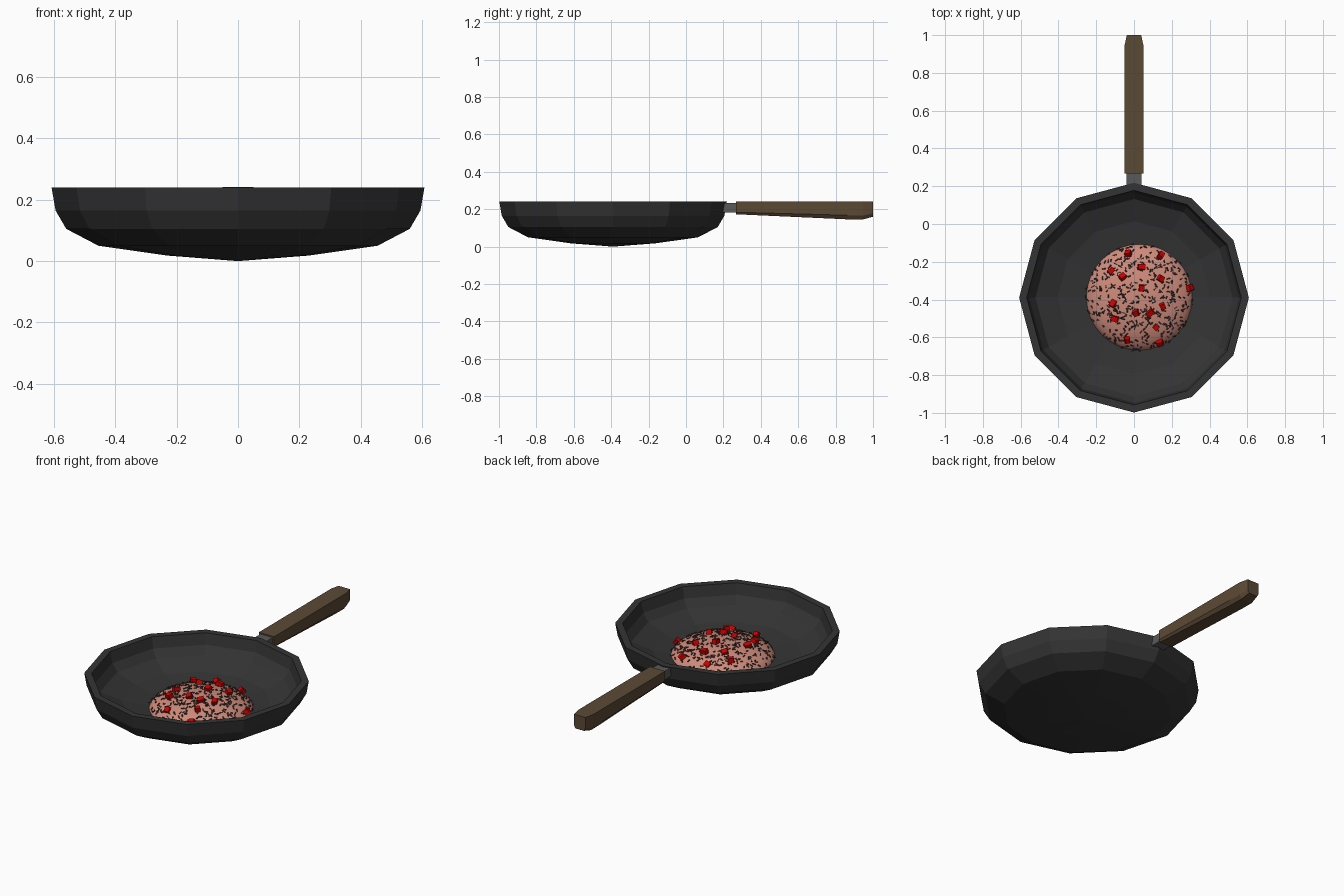
import bpy, bmesh, math, random
from mathutils import Matrix, Vector, Euler

if "Cube" in bpy.data.objects:
    bpy.data.objects.remove(bpy.data.objects["Cube"])

random.seed(4)
CY = -0.39                       # pan centre in y
FOOD = Vector((0.03, -0.388, 0.05))
FR, FH = 0.285, 0.105            # food radius and height


def material(name, rgb):
    m = bpy.data.materials.new(name)
    m.diffuse_color = (*rgb, 1)
    m.use_nodes = True
    m.node_tree.nodes["Principled BSDF"].inputs["Base Color"].default_value = m.diffuse_color
    return m


def finish(bm, name, mat, smooth=False):
    bmesh.ops.recalc_face_normals(bm, faces=bm.faces)
    for f in bm.faces:
        f.smooth = smooth
    me = bpy.data.meshes.new(name)
    bm.to_mesh(me)
    bm.free()
    me.materials.append(mat)
    ob = bpy.data.objects.new(name, me)
    bpy.context.collection.objects.link(ob)
    return ob


def loft(bm, rings):
    """Skin a list of equal-length closed rings and cap both ends."""
    vs = [[bm.verts.new(p) for p in r] for r in rings]
    n = len(vs[0])
    for a, b in zip(vs, vs[1:]):
        for i in range(n):
            j = (i + 1) % n
            bm.faces.new((a[i], a[j], b[j], b[i]))
    bm.faces.new(vs[0])
    bm.faces.new(vs[-1])


black = material("cast_iron", (0.034, 0.034, 0.034))
steel = material("steel", (0.10, 0.10, 0.105))
wood = material("wood", (0.105, 0.068, 0.036))
pink = material("cooked_mince", (0.62, 0.26, 0.20))
herb = material("herb", (0.06, 0.04, 0.035))
red = material("pepper", (0.60, 0.0, 0.0))

# Pan: twelve-sided lathe, outside then inside
profile = [(0, 0), (0.23, 0.018), (0.455, 0.05), (0.56, 0.105), (0.595, 0.165),
           (0.608, 0.24), (0.568, 0.24), (0.555, 0.175), (0.522, 0.13),
           (0.405, 0.085), (0.21, 0.056), (0, 0.04)]
bm = bmesh.new()
pts = [bm.verts.new((r, CY, z)) for r, z in profile]
edges = [bm.edges.new(p) for p in zip(pts, pts[1:])]
bmesh.ops.spin(bm, geom=pts + edges, cent=(0, CY, 0), axis=(0, 0, 1),
               angle=math.tau, steps=12)
bmesh.ops.remove_doubles(bm, verts=bm.verts, dist=1e-4)
finish(bm, "pan_body", black)

# Steel neck between pan and handle
bm = bmesh.new()
bmesh.ops.create_cube(bm, size=1, matrix=Matrix.Translation((0, 0.235, 0.208))
                      @ Matrix.Diagonal((0.08, 0.09, 0.052, 1)))
finish(bm, "handle_neck", steel)

# Wooden handle: chamfered underside, tapered tip
bm = bmesh.new()
sections = [(0.268, 0.05, 0.04, 0.184, 0.173),   # y, half width, bottom half width, side z, bottom z
            (0.86, 0.05, 0.035, 0.168, 0.146),
            (0.945, 0.05, 0.035, 0.166, 0.145),
            (1.0, 0.038, 0.028, 0.178, 0.160)]
loft(bm, [[(-w, y, 0.242), (w, y, 0.242), (w, y, zs), (b, y, zb), (-b, y, zb), (-w, y, zs)]
          for y, w, b, zs, zb in sections])
finish(bm, "handle_grip", wood)

# Food mound: smooth dome flattened below
bm = bmesh.new()
bmesh.ops.create_uvsphere(bm, u_segments=32, v_segments=20, radius=1)
for v in bm.verts:
    h = FH if v.co.z > 0 else 0.008
    v.co = FOOD + Vector((v.co.x * FR, v.co.y * FR, v.co.z * h))
finish(bm, "food_mound", pink, True)


def on_dome(x, y):
    """Point and normal on the mound above (x, y)."""
    d = Vector((x - FOOD.x, y - FOOD.y, 0)) / FR
    if d.length > 0.99:
        d *= 0.99 / d.length
    d.z = math.sqrt(1 - d.length_squared)
    p = FOOD + Vector((d.x * FR, d.y * FR, d.z * FH))
    return p, Vector((d.x / FR, d.y / FR, d.z / FH)).normalized()


def add_bit(bm, x, y, size, tilt):
    p, n = on_dome(x, y)
    rot = n.to_track_quat('Z', 'Y').to_matrix().to_4x4()
    spin = Euler((random.uniform(-tilt, tilt), random.uniform(-tilt, tilt),
                  random.uniform(0, math.tau))).to_matrix().to_4x4()
    bmesh.ops.create_cube(bm, size=1, matrix=Matrix.Translation(p + n * size[2] * 0.3)
                          @ rot @ spin @ Matrix.Diagonal((*size, 1)))


# Herb flakes scattered over the mound
bm = bmesh.new()
for i in range(420):
    a, r = random.uniform(0, math.tau), FR * math.sqrt(random.random())
    add_bit(bm, FOOD.x + r * math.cos(a), FOOD.y + r * math.sin(a),
            (random.uniform(0.012, 0.024), 0.006, 0.005), 0.6)
finish(bm, "herb_flakes", herb)

# Diced red pepper
bm = bmesh.new()
dice = [(-.03, -.16), (.14, -.17), (-.12, -.25), (-.06, -.28), (.04, -.23), (.14, -.29),
        (.04, -.34), (.29, -.34), (-.11, -.42), (-.10, -.50), (.01, -.47), (.085, -.47),
        (.15, -.435), (.115, -.545), (.135, -.625), (-.035, -.61)]
for x, y in dice:
    add_bit(bm, x, y, (0.028, random.uniform(0.026, 0.038), 0.028), 0.4)
finish(bm, "pepper_dice", red)
